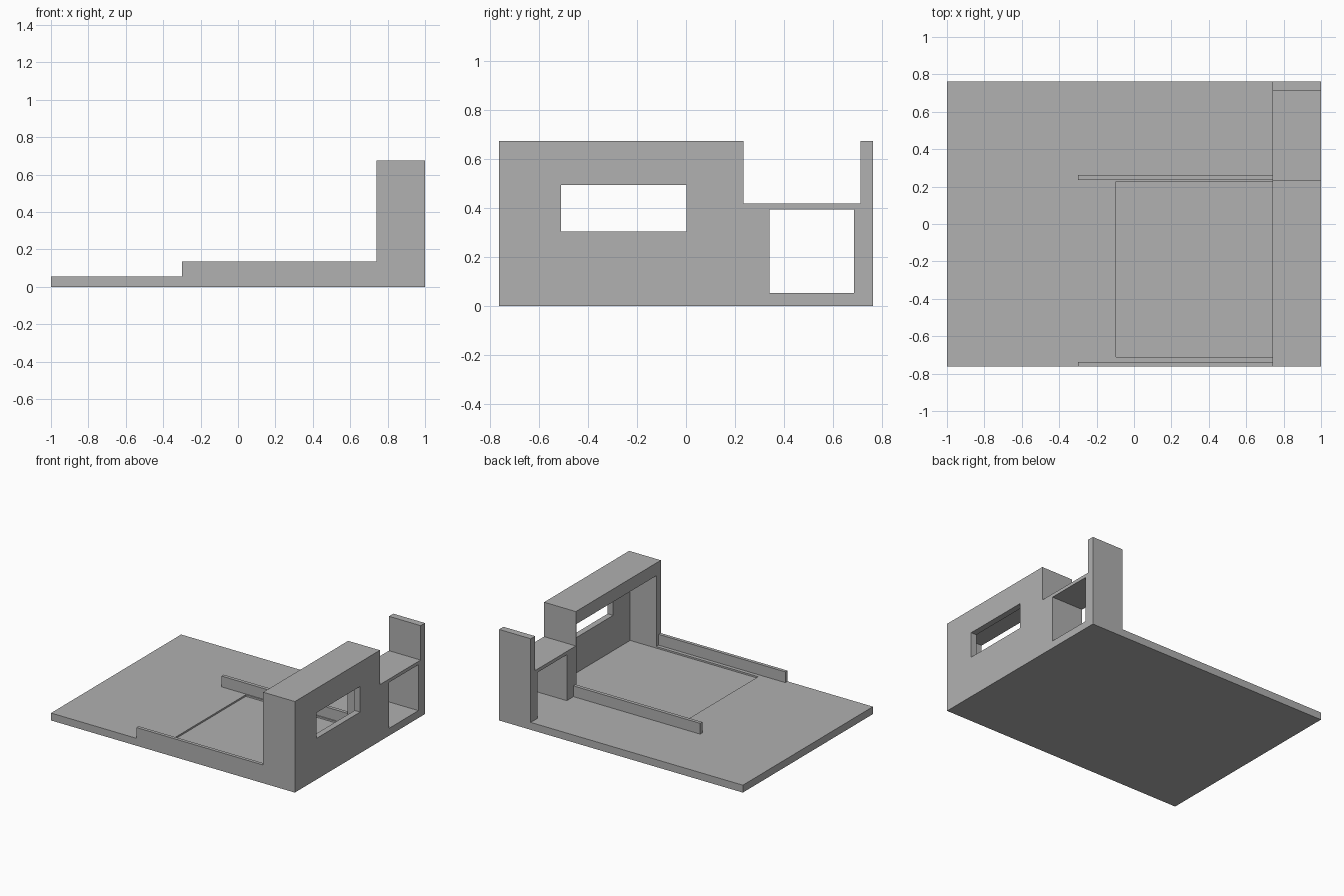
import bpy
from mathutils import Vector

if "Cube" in bpy.data.objects:
    bpy.data.objects.remove(bpy.data.objects["Cube"], do_unlink=True)

# One plain grey for everything
grey = bpy.data.materials.new("plain_grey")
grey.use_nodes = True
grey.diffuse_color = (0.44, 0.44, 0.44, 1)
grey.node_tree.nodes["Principled BSDF"].inputs["Base Color"].default_value = grey.diffuse_color


def box(name, x, y, z):
    """Axis-aligned box from (min, max) pairs."""
    bpy.ops.mesh.primitive_cube_add(size=1)
    ob = bpy.context.object
    ob.name = ob.data.name = name
    low, high = (Vector(corner) for corner in zip(x, y, z))
    for v in ob.data.vertices:
        v.co = (low + high) / 2 + v.co * (high - low)
    ob.data.materials.append(grey)
    return ob


def cut(target, x, y, z):
    """Subtract a box from the target and discard the cutter."""
    cutter = box("cutter", x, y, z)
    cutter.hide_render = True
    mod = target.modifiers.new("opening", "BOOLEAN")
    mod.operation = "DIFFERENCE"
    mod.solver = "EXACT"
    mod.object = cutter
    bpy.context.view_layer.objects.active = target
    bpy.ops.object.modifier_apply(modifier=mod.name)
    bpy.data.objects.remove(cutter, do_unlink=True)


half_y = 0.762
floor_top = 0.055
wall_x = 0.74
wall_top = 0.675
room_x = 0.955          # inner face of the outer wall
room_y = (-0.71, 0.227)

# Floor slab with a shallow sunken panel
floor = box("floor_slab", (-1, 1), (-half_y, half_y), (0, floor_top))
cut(floor, (-0.095, room_x), room_y, (floor_top - 0.012, 0.2))

# End block, hollowed and notched
block = box("end_block", (wall_x, 1), (-half_y, half_y), (floor_top, wall_top))
cut(block, (0.5, room_x), room_y, (-0.1, 0.58))           # open room
cut(block, (0.9, 1.1), (-0.51, 0.002), (0.305, 0.495))    # window
cut(block, (0.5, 1.1), (0.34, 0.685), (-0.1, 0.395))      # cubby under the shelf
cut(block, (0.5, 1.1), (0.234, 0.711), (0.42, 0.9))       # gap above the shelf

# Low rails leading to the block
for name, y in (("right_rail", (-half_y, -0.737)), ("left_rail", (0.236, 0.262))):
    box(name, (-0.3, wall_x), y, (floor_top, 0.135))
